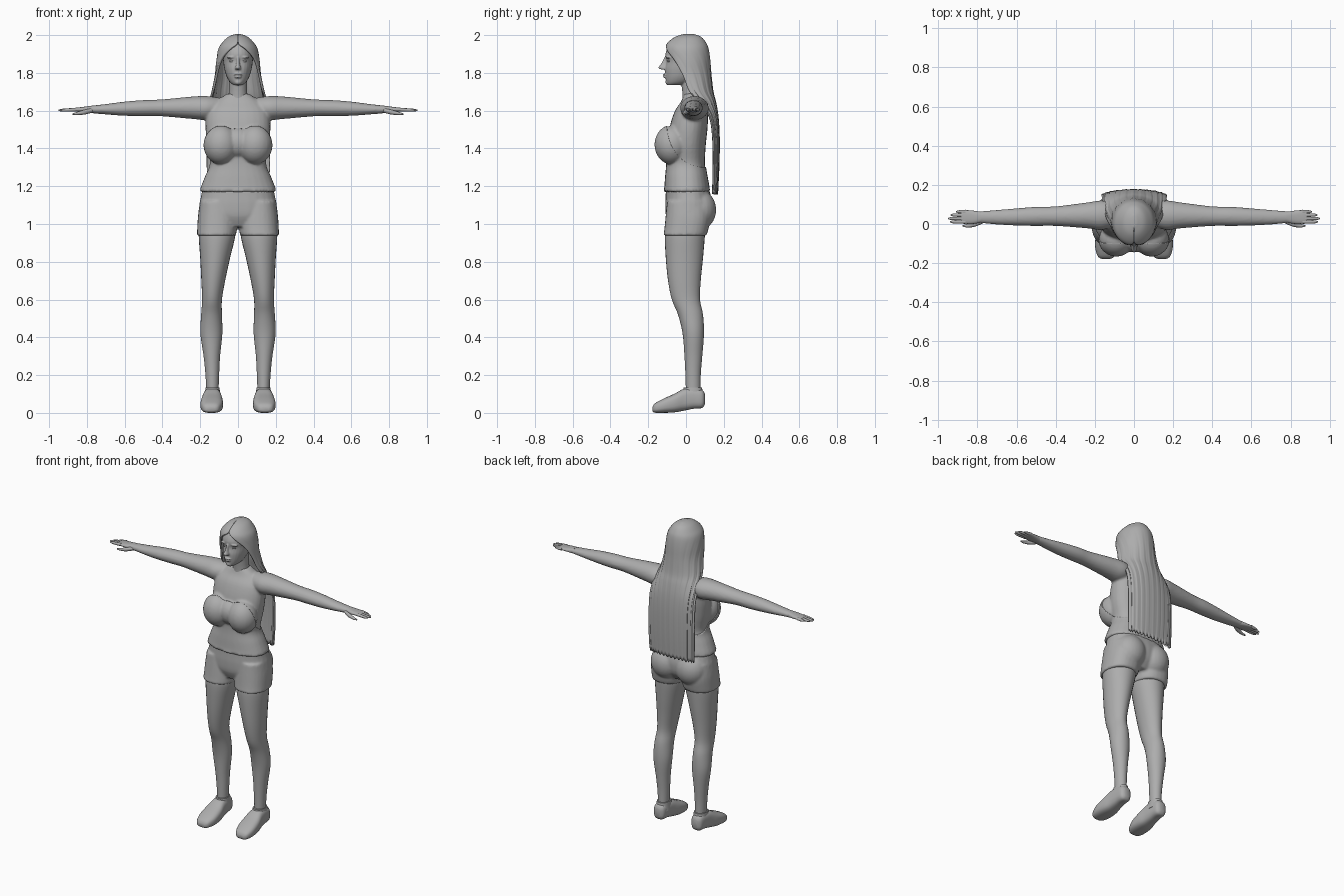
import bpy, bmesh, math
from mathutils import Matrix, Vector

cube = bpy.data.objects.get("Cube")
if cube:
    bpy.data.objects.remove(cube, do_unlink=True)

# One plain grey for the whole figure
grey = bpy.data.materials.new("plain grey")
grey.use_nodes = True
grey.diffuse_color = (0.42, 0.42, 0.42, 1)
for node in grey.node_tree.nodes:
    if node.type == 'BSDF_PRINCIPLED':
        node.inputs["Base Color"].default_value = (0.42, 0.42, 0.42, 1)
        node.inputs["Roughness"].default_value = 0.7

BOTH = (1, -1)


def smooth_rows(rows, steps=4):
    """Catmull-Rom interpolation between rows of numbers."""
    out = []
    for i in range(len(rows) - 1):
        a, b, c, d = (rows[min(max(i + k, 0), len(rows) - 1)] for k in (-1, 0, 1, 2))
        for s in range(steps):
            t = s / steps
            out.append([q + t / 2 * (r - p + t * (2 * p - 5 * q + 4 * r - w + t * (3 * q - p - 3 * r + w)))
                        for p, q, r, w in zip(a, b, c, d)])
    return out + [list(rows[-1])]


def loft(bm, rows, axis='Z', power=2.3, sides=(1,), segs=28):
    """Skin rounded sections (position, u min, u max, v min, v max) along an axis."""
    for side in sides:
        rings = []
        for pos, u0, u1, v0, v1 in smooth_rows(rows):
            ring = []
            for k in range(segs):
                c, s = math.cos(math.tau * k / segs), math.sin(math.tau * k / segs)
                u = (u0 + u1) / 2 + (u1 - u0) / 2 * math.copysign(abs(c) ** (2 / power), c)
                v = (v0 + v1) / 2 + (v1 - v0) / 2 * math.copysign(abs(s) ** (2 / power), s)
                x, y, z = {'X': (pos, u, v), 'Y': (u, pos, v), 'Z': (u, v, pos)}[axis]
                ring.append(bm.verts.new((x * side, y, z)))
            rings.append(ring)
        for low, high in zip(rings, rings[1:]):
            for k in range(segs):
                n = (k + 1) % segs
                bm.faces.new((low[k], low[n], high[n], high[k]))
        bm.faces.new(rings[0])
        bm.faces.new(rings[-1])


def centred(rows):
    return [(z, -r, r, front, back) for z, r, front, back in rows]


def ball(bm, centre, radii, sides=(1,), tilt=0):
    for side in sides:
        place = Matrix.Translation((centre[0] * side, centre[1], centre[2]))
        turn = Matrix.Rotation(tilt * side, 4, 'Y')
        bmesh.ops.create_uvsphere(bm, u_segments=24, v_segments=16, radius=1,
                                  matrix=place @ turn @ Matrix.Diagonal((*radii, 1)))


def finish(bm, name, voxel=0, rounds=3):
    bmesh.ops.recalc_face_normals(bm, faces=bm.faces)
    for face in bm.faces:
        face.smooth = True
    for edge in bm.edges:
        edge.smooth = edge.calc_face_angle(0) < 1
    mesh = bpy.data.meshes.new(name)
    bm.to_mesh(mesh)
    bm.free()
    mesh.materials.append(grey)
    obj = bpy.data.objects.new(name, mesh)
    bpy.context.collection.objects.link(obj)
    if voxel:
        blend = obj.modifiers.new("blend", 'REMESH')
        blend.mode, blend.voxel_size, blend.use_smooth_shade = 'VOXEL', voxel, True
        relax = obj.modifiers.new("relax", 'SMOOTH')
        relax.factor, relax.iterations = 0.5, rounds
    return obj


# Torso and arms, shared by the skin and the halter top
def upper_body():
    bm = bmesh.new()
    loft(bm, centred([(1.175, .198, -.114, .122), (1.195, .192, -.11, .12), (1.25, .17, -.106, .11),
                      (1.32, .144, -.1, .1), (1.42, .164, -.1, .105), (1.52, .172, -.085, .115),
                      (1.6, .16, -.058, .115), (1.65, .115, -.025, .1), (1.69, .058, -.01, .08)]))
    ball(bm, (.09, -.075, 1.42), (.088, .087, .1), BOTH)
    ball(bm, (0, -.065, 1.43), (.09, .075, .08))
    loft(bm, [(.08, 0, .1, 1.57, 1.665), (.16, -.03, .12, 1.55, 1.677), (.24, -.022, .11, 1.556, 1.675),
              (.4, -.01, .09, 1.57, 1.66), (.5, -.01, .088, 1.571, 1.656), (.6, -.008, .08, 1.573, 1.648),
              (.7, -.003, .072, 1.58, 1.635), (.8, .006, .064, 1.589, 1.624)], 'X', 2, BOTH)
    return bm


finish(upper_body(), "torso_and_arms", .008)

# Halter top: a slightly larger torso with the back and armholes cut away
cut = bmesh.new()
loft(cut, [(-1.2, -.1, .28, 1.3, 1.74), (1.2, -.1, .28, 1.3, 1.74)], 'X', 2, segs=64)
cutter = finish(cut, "armhole_cutter")
cutter.hide_render = True
cutter.hide_viewport = True
halter = finish(upper_body(), "halter_top", .008)
swell = halter.modifiers.new("swell", 'DISPLACE')
swell.strength, swell.mid_level = .005, 0
hole = halter.modifiers.new("armholes", 'BOOLEAN')
hole.operation, hole.solver, hole.object = 'DIFFERENCE', 'EXACT', cutter

# Shorts with two leg openings
bm = bmesh.new()
loft(bm, centred([(.985, .11, -.08, .09), (1.04, .2, -.105, .13), (1.1, .205, -.11, .14),
                  (1.15, .195, -.108, .132), (1.19, .188, -.106, .118)]))
loft(bm, [(.938, .012, .217, -.12, .108), (.97, .006, .216, -.115, .118), (1.04, .004, .212, -.108, .13),
          (1.12, .02, .2, -.1, .12)], sides=BOTH)
ball(bm, (.09, .07, 1.075), (.1, .09, .105), BOTH)
finish(bm, "shorts", .008, 2)

# Legs
bm = bmesh.new()
loft(bm, [(.09, .104, .166, 0, .076), (.2, .1, .172, -.003, .078), (.3, .095, .182, -.008, .086),
          (.42, .083, .199, -.018, .095), (.52, .085, .195, -.042, .09), (.6, .085, .19, -.075, .074),
          (.7, .068, .194, -.095, .078), (.82, .042, .2, -.107, .09), (.94, .014, .208, -.112, .1),
          (1, .02, .2, -.1, .1)], power=2, sides=BOTH)
finish(bm, "legs")

# Shoes with a collar round the ankle
bm = bmesh.new()
loft(bm, [(-.178, .12, .165, .01, .03), (-.165, .1, .185, .001, .05), (-.12, .082, .198, 0, .075),
          (-.06, .08, .196, .003, .102), (-.01, .088, .186, .012, .128), (.04, .094, .18, .022, .132),
          (.085, .1, .174, .026, .122), (.1, .118, .156, .045, .1)], 'Y', 2.8, BOTH)
loft(bm, [(.08, .092, .178, -.02, .092), (.135, .098, .172, -.012, .085)], sides=BOTH)
finish(bm, "shoes")

# Hands: palm, four fingers and a thumb
bm = bmesh.new()
loft(bm, [(.78, .008, .062, 1.588, 1.626), (.82, .001, .068, 1.592, 1.62),
          (.865, .002, .071, 1.596, 1.615), (.885, .008, .066, 1.6, 1.612)], 'X', 2.4, BOTH)
for y, tip in ((.063, .91), (.046, .938), (.028, .95), (.011, .94)):
    loft(bm, [(.86, y - .01, y + .01, 1.596, 1.615), (tip - .02, y - .008, y + .008, 1.595, 1.61),
              (tip, y - .003, y + .003, 1.6, 1.605)], 'X', 2, BOTH, 12)
loft(bm, [(.77, .005, .03, 1.59, 1.615), (.81, -.013, .012, 1.58, 1.605),
          (.85, -.018, 0, 1.577, 1.594), (.875, -.013, -.006, 1.578, 1.586)], 'X', 2, BOTH, 12)
finish(bm, "hands")

# Head and neck with nose, lips, brows and eyes
bm = bmesh.new()
loft(bm, centred([(1.6, .065, -.02, .09), (1.68, .05, -.018, .082), (1.78, .047, -.03, .08)]), power=2)
loft(bm, centred([(1.735, .022, -.098, -.03), (1.75, .042, -.105, .02), (1.78, .06, -.109, .06),
                  (1.82, .072, -.111, .09), (1.86, .078, -.105, .1), (1.9, .08, -.109, .1),
                  (1.945, .068, -.09, .085), (1.975, .04, -.05, .06)]), power=2.1)
loft(bm, centred([(1.817, .015, -.128, -.09), (1.827, .016, -.146, -.09), (1.85, .009, -.131, -.09),
                  (1.885, .007, -.113, -.09)]), power=2)
ball(bm, (0, -.108, 1.79), (.023, .015, .006))
ball(bm, (0, -.107, 1.779), (.02, .015, .007))
ball(bm, (0, -.096, 1.751), (.018, .013, .014))
ball(bm, (.032, -.09, 1.883), (.026, .018, .007), BOTH, .1)
finish(bm, "head_and_neck", .004, 2)
bm = bmesh.new()
ball(bm, (.031, -.089, 1.862), (.015, .011, .007), BOTH)
finish(bm, "eyes")

# Long hair: an open sheet round the face, falling down the back
bm = bmesh.new()
rows = [(2, .012, -.01, .04, .02), (1.985, .05, -.055, .078, .02), (1.955, .08, -.094, .102, .04),
        (1.925, .098, -.107, .114, .42), (1.87, .108, -.104, .122, .92), (1.79, .116, -.098, .128, 1.3),
        (1.7, .134, -.06, .138, 1.4), (1.64, .148, 0, .153, 1.6), (1.56, .163, .07, .166, 1.8),
        (1.45, .17, .09, .172, 1.9), (1.3, .17, .1, .17, 1.9), (1.165, .166, .105, .163, 1.9)]
columns = 72
previous = None
for z, width, front, back, gap in smooth_rows(rows):
    line = []
    for k in range(columns + 1):
        t = gap + (math.tau - 2 * gap) * k / columns
        fall = min(max((1.95 - z) * 3, 0), 1)
        strand = 1 + fall * (.018 * math.sin(k * .9) + .012 * math.sin(k * 2.1))
        drop = .008 * fall * math.sin(k * 1.3) if z < 1.2 else 0
        line.append(bm.verts.new((width * strand * math.sin(t),
                                  (front + back) / 2 - (back - front) / 2 * strand * math.cos(t), z + drop)))
    if previous:
        for k in range(columns):
            bm.faces.new((previous[k], previous[k + 1], line[k + 1], line[k]))
    else:
        crown = line
    previous = line
bm.faces.new(crown)
hair = finish(bm, "long_hair")
thick = hair.modifiers.new("thickness", 'SOLIDIFY')
thick.thickness, thick.offset = .012, 0
